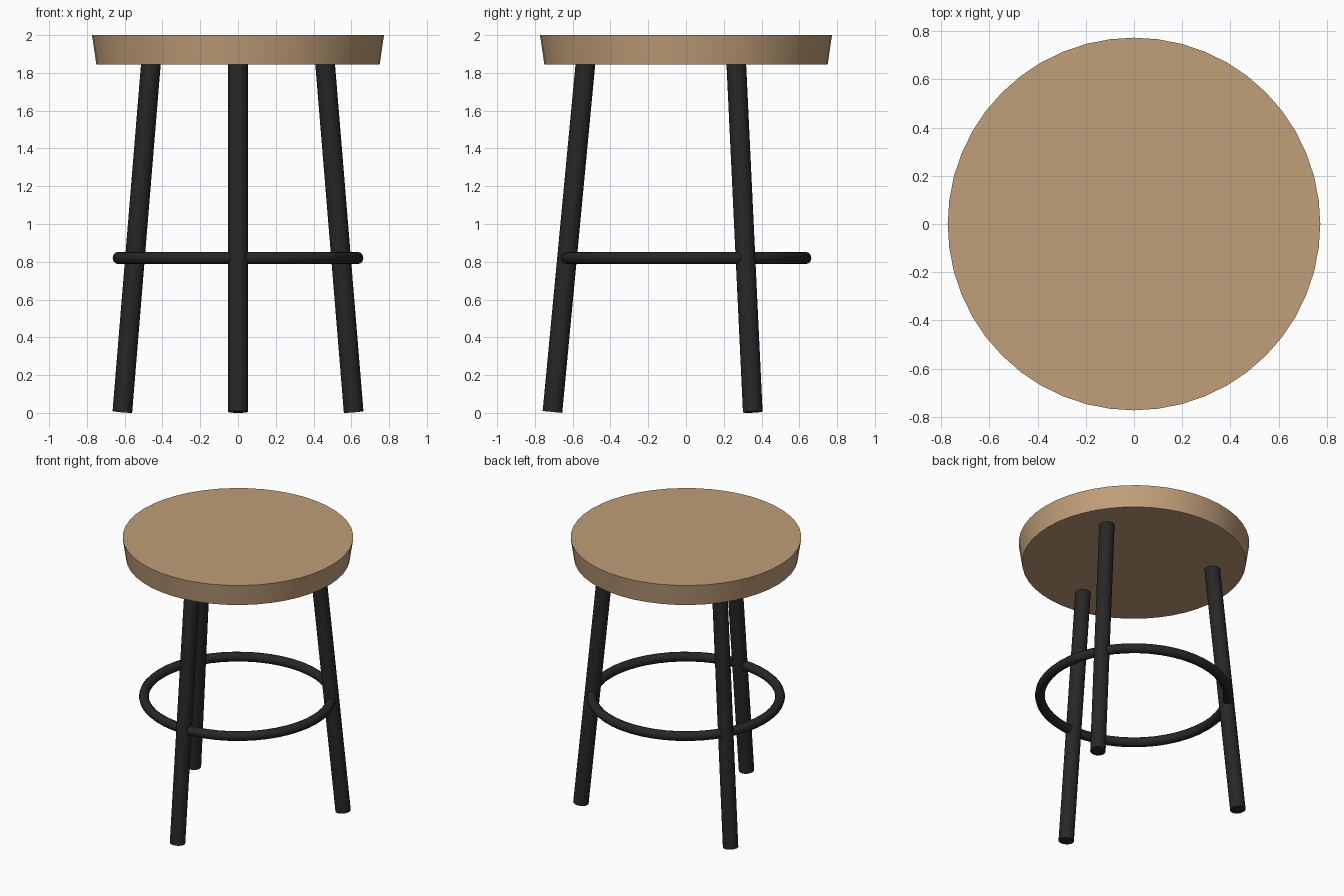
import bpy
import math
from mathutils import Vector

if "Cube" in bpy.data.objects:
    bpy.data.objects.remove(bpy.data.objects["Cube"])


def material(name, rgb):
    m = bpy.data.materials.new(name)
    m.diffuse_color = (*rgb, 1)
    m.use_nodes = True
    m.node_tree.nodes["Principled BSDF"].inputs["Base Color"].default_value = m.diffuse_color
    return m


wood = material("light wood", (0.53, 0.345, 0.19))
black = material("black metal", (0.02, 0.02, 0.02))


def finish(name, mat):
    ob = bpy.context.object
    ob.name = name
    ob.data.materials.append(mat)
    bpy.ops.object.shade_smooth_by_angle(angle=math.radians(40))
    return ob


# Seat: thick disc, slightly wider at the top
SEAT_BOTTOM = 1.845
bpy.ops.mesh.primitive_cone_add(vertices=48, radius1=0.75, radius2=0.773,
                                depth=2 - SEAT_BOTTOM,
                                location=(0, 0, (2 + SEAT_BOTTOM) / 2))
finish("seat", wood)

# Three splayed legs, one at the front and two at the back
for name, degrees in (("front_leg", -90), ("back_right_leg", 30), ("back_left_leg", 150)):
    a = math.radians(degrees)
    out = Vector((math.cos(a), math.sin(a), 0))
    foot = out * 0.707 + Vector((0, 0, 0.005))
    top = out * 0.532 + Vector((0, 0, 1.853))
    axis = top - foot
    bpy.ops.mesh.primitive_cylinder_add(vertices=24, radius=0.052, depth=axis.length,
                                        location=(foot + top) / 2)
    bpy.context.object.rotation_euler = axis.to_track_quat('Z', 'Y').to_euler()
    finish(name, black)

# Foot ring running through the legs
bpy.ops.mesh.primitive_torus_add(major_radius=0.631, minor_radius=0.033,
                                 major_segments=48, minor_segments=12,
                                 location=(0, 0, 0.82))
finish("foot_ring", black)
